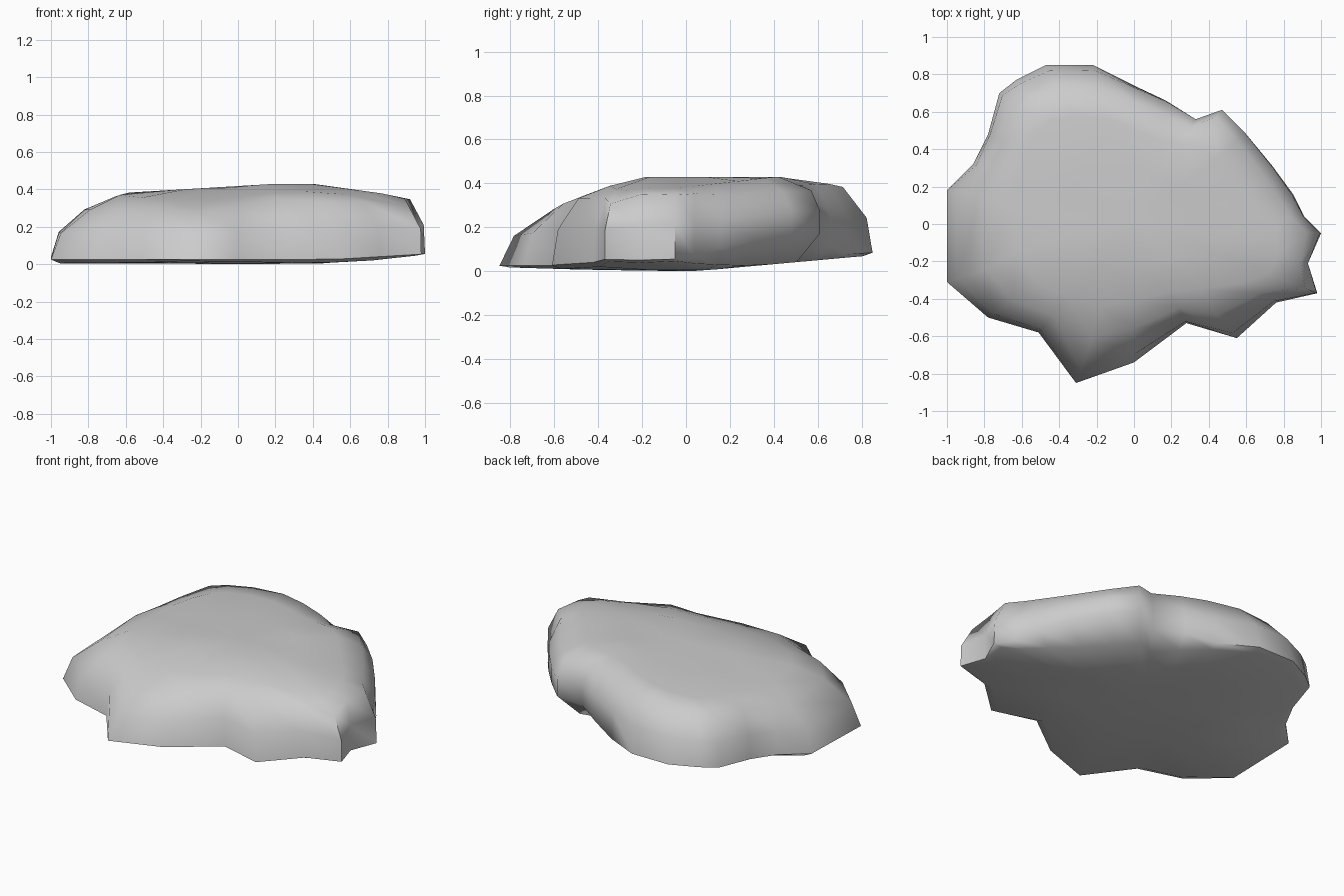
import bpy
import bmesh
from math import radians
from mathutils import Vector

default_cube = bpy.data.objects.get("Cube")
if default_cube:
    bpy.data.objects.remove(default_cube)

# Footprint in hundredths: x, y, inward lean of the wall
OUTLINE = [
    (-100, -31, 22), (-100, 18, 18), (-86, 32, 11), (-78, 48, 9),
    (-72, 70, 12), (-63, 77, 14), (-47, 85, 16), (-22, 85, 14),
    (0, 74, 9), (17, 66, 7), (33, 56, 5), (47, 61, 5),
    (60, 48, 6), (74, 31, 7), (85, 16, 8), (91, 4, 7),
    (100, -5, 8), (93, -21, 4), (98, -37, 7), (76, -42, 10),
    (55, -61, 16), (28, -53, 9), (0, -74, 18), (-31, -85, 26),
    (-51, -58, 12), (-78, -50, 16),
]
CENTRE = Vector((0, 0.02))


def top_height(p):
    """Slab top tilted up to the right, falling away towards the rim."""
    return (0.43 - 0.06 * max(0, 0.2 - p.x) - 0.3 * max(0, -p.x - 0.6)
            - 0.14 * max(0, p.x - 0.4) - 0.28 * max(0, -p.y - 0.2)
            - 0.05 * max(0, p.y - 0.45))


def back_corner(p):
    """How far a point lies into the undercut back left corner."""
    return max(0, p.x) * max(0, p.y)


def shoulder_height(p):
    return top_height(p) - 0.01 - 0.16 * back_corner(p)


def rim_height(p):
    """Height of the sharp lower lip."""
    return (0.025 + 0.07 * max(0, p.y) + 0.06 * max(0, p.x - 0.5)
            + 0.36 * back_corner(p))


def base_height(p):
    """Underside, tilted up at the back and the left end."""
    return (0.005 + 0.09 * max(0, p.y - 0.1) + 0.03 * max(0, -p.y - 0.4)
            + 0.11 * max(0, p.x - 0.58))


def inset(p, distance):
    return p + (CENTRE - p).normalized() * distance


def relax(points):
    """Even out a ring so the inner top loses the rim's notches."""
    n = len(points)
    return [(points[i - 1] + points[i] * 2 + points[(i + 1) % n]) / 4
            for i in range(n)]


def at_height(points, height):
    return [Vector((p.x, p.y, height(p))) for p in points]


rim = [Vector((x, y)) / 100 for x, y, lean in OUTLINE]
leans = [lean / 100 for x, y, lean in OUTLINE]
shoulder = [inset(p, d) for p, d in zip(rim, leans)]
inner = relax([inset(p, d + 0.14) for p, d in zip(rim, leans)])
crown = relax([p.lerp(CENTRE, 0.45) for p in inner])
foot = [inset(p, 0.05 + 0.3 * back_corner(p)) for p in rim]
sole = relax([p.lerp(CENTRE, 0.5) for p in foot])

# Bulging wall between lip and shoulder
wall = []
for p, d, s in zip(rim, leans, shoulder):
    low, high = rim_height(p), shoulder_height(s)
    q = inset(p, max(0, d - 0.06) * 0.35)
    wall.append(Vector((q.x, q.y, low + (high - low) * 0.53)))

rings = [
    at_height(sole, base_height),
    at_height(foot, base_height),
    at_height(rim, rim_height),
    wall,
    at_height(shoulder, shoulder_height),
    at_height(inner, top_height),
    at_height(crown, top_height),
]

# Skin the rings and close both ends
bm = bmesh.new()
loops = [[bm.verts.new(p) for p in ring] for ring in rings]
count = len(OUTLINE)
for lower, upper in zip(loops, loops[1:]):
    for i in range(count):
        j = (i + 1) % count
        bm.faces.new((lower[i], lower[j], upper[j], upper[i]))
for loop, height in ((loops[0], 0), (loops[-1], top_height(CENTRE))):
    hub = bm.verts.new((CENTRE.x, CENTRE.y, height))
    for i in range(count):
        bm.faces.new((loop[i], loop[(i + 1) % count], hub))
bmesh.ops.recalc_face_normals(bm, faces=bm.faces)

mesh = bpy.data.meshes.new("flat_rock")
bm.to_mesh(mesh)
bm.free()
rock = bpy.data.objects.new("flat_rock", mesh)
bpy.context.collection.objects.link(rock)

# Plain grey stone
stone = bpy.data.materials.new("grey_stone")
stone.use_nodes = True
colour = (0.6, 0.6, 0.6, 1)
stone.diffuse_color = colour
stone.node_tree.nodes["Principled BSDF"].inputs["Base Color"].default_value = colour
mesh.materials.append(stone)

bpy.ops.object.select_all(action="DESELECT")
rock.select_set(True)
bpy.context.view_layer.objects.active = rock
bpy.ops.object.shade_smooth_by_angle(angle=radians(65))
